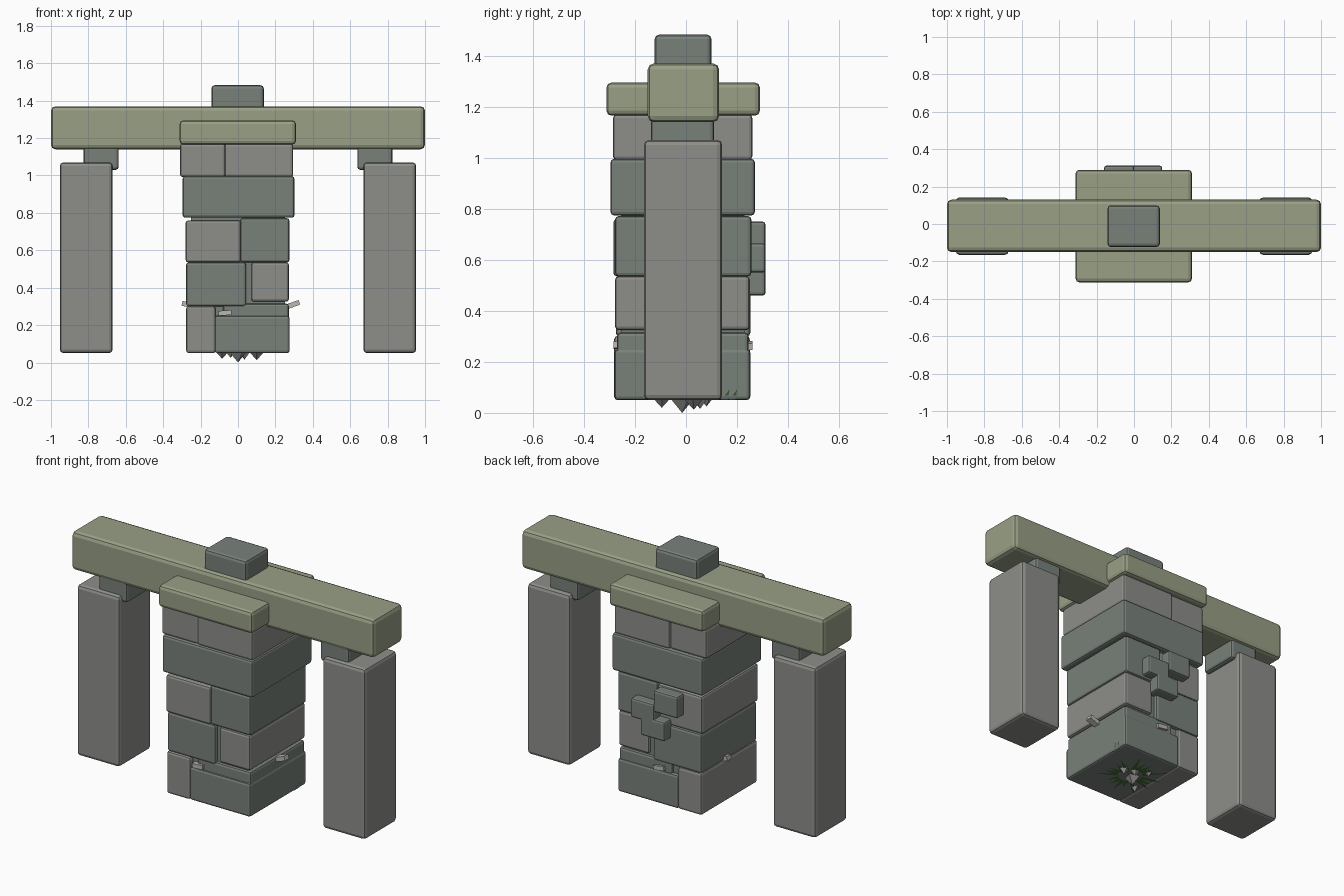
import bpy, bmesh, math, random
from mathutils import Matrix, Vector

if "Cube" in bpy.data.objects:
    bpy.data.objects.remove(bpy.data.objects["Cube"])

random.seed(4)


def material(name, r, g, b):
    m = bpy.data.materials.new(name)
    m.diffuse_color = (r, g, b, 1)
    m.use_nodes = True
    m.node_tree.nodes["Principled BSDF"].inputs["Base Color"].default_value = m.diffuse_color
    return m


STONE = material("light_stone", 0.27, 0.275, 0.255)
DARK = material("dark_stone", 0.19, 0.22, 0.195)
MOSS = material("mossy_stone", 0.32, 0.35, 0.24)
CHIP = material("pale_stone", 0.50, 0.48, 0.43)
GRASS = material("grass", 0.05, 0.15, 0.04)


def finish(name, bm, mat):
    me = bpy.data.meshes.new(name)
    bmesh.ops.recalc_face_normals(bm, faces=bm.faces)
    bm.to_mesh(me)
    bm.free()
    me.materials.append(mat)
    ob = bpy.data.objects.new(name, me)
    bpy.context.collection.objects.link(ob)
    return ob


def block(name, x, y, z, mat, bevel=0.014):
    """Rounded box from (min, max) pairs on each axis."""
    bm = bmesh.new()
    bmesh.ops.create_cube(bm, size=1)
    for v in bm.verts:
        v.co = Vector([(r[0] + r[1]) / 2 + c * (r[1] - r[0])
                       for r, c in zip((x, y, z), v.co)])
    if bevel:
        bmesh.ops.bevel(bm, geom=bm.edges[:], offset=bevel, segments=2,
                        profile=0.5, affect='EDGES')
    return finish(name, bm, mat)


# Lintel, cap slab and top stone
block("lintel_beam", (-1, 1), (-0.15, 0.13), (1.14, 1.37), MOSS, 0.024)
block("cap_slab", (-0.312, 0.31), (-0.312, 0.29), (1.165, 1.295), MOSS, 0.02)
block("top_stone", (-0.142, 0.138), (-0.123, 0.10), (1.30, 1.483), DARK, 0.018)

# Side posts and their bearing blocks
for side, s in (("left", -1), ("right", 1)):
    block(side + "_post", sorted((s * 0.67, s * 0.953)), (-0.165, 0.142),
          (0.05, 1.07), STONE, 0.02)
    block(side + "_bearing", sorted((s * 0.638, s * 0.826)), (-0.137, 0.11),
          (1.03, 1.17), DARK, 0.016)

# Central pier: inner core and courses of stones
block("pier_core", (-0.25, 0.25), (-0.255, 0.23), (0.06, 1.18), DARK, 0)
courses = [
    ((-0.277, -0.12), (-0.282, 0.25), (0.05, 0.302), STONE),
    ((-0.125, 0.276), (-0.28, 0.252), (0.05, 0.25), DARK),
    ((-0.08, 0.272), (-0.27, 0.245), (0.21, 0.315), DARK),
    ((-0.277, 0.043), (-0.275, 0.252), (0.30, 0.536), DARK),
    ((0.072, 0.272), (-0.278, 0.25), (0.325, 0.536), STONE),
    ((-0.28, 0.015), (-0.285, 0.25), (0.535, 0.76), STONE),
    ((0.012, 0.275), (-0.278, 0.256), (0.535, 0.772), DARK),
    ((-0.296, 0.302), (-0.296, 0.27), (0.774, 0.996), DARK),
    ((-0.31, -0.068), (-0.28, 0.25), (0.992, 1.17), STONE),
    ((-0.072, 0.295), (-0.286, 0.26), (0.992, 1.17), STONE),
]
for i, (x, y, z, mat) in enumerate(courses):
    block(f"pier_stone_{i + 1}", x, y, z, mat)

# Raised stones on the back of the pier
for i, (x, z) in enumerate((((-0.16, 0.0), (0.62, 0.75)),
                            ((-0.005, 0.15), (0.55, 0.665)),
                            ((-0.075, 0.085), (0.46, 0.575)))):
    block(f"back_stone_{i + 1}", x, (0.2, 0.312), z, DARK, 0.012)

# Thin stone chips lodged in the joints
for i, (pos, tilt) in enumerate((((0.295, -0.01, 0.31), -20),
                                 ((-0.265, 0.02, 0.308), 15),
                                 ((-0.07, -0.265, 0.265), -4),
                                 ((0.0, 0.24, 0.265), 8))):
    chip = block(f"stone_chip_{i + 1}", (-0.035, 0.035), (-0.02, 0.02),
                 (-0.013, 0.013), CHIP, 0)
    chip.matrix_world = (Matrix.Translation(pos)
                         @ Matrix.Rotation(math.radians(tilt), 4, 'Y'))

# Pointed rubble under the pier
for i, (x, y, low, r) in enumerate(((-0.085, -0.095, 0.02, 0.035),
                                    (0.0, -0.015, 0.0, 0.05),
                                    (0.035, 0.055, 0.015, 0.035),
                                    (0.1, 0.03, 0.013, 0.04),
                                    (-0.04, 0.08, 0.025, 0.03))):
    bm = bmesh.new()
    h = 0.07 - low
    bmesh.ops.create_cone(bm, cap_ends=True, segments=4, radius1=0.0,
                          radius2=r * 1.3, depth=h)
    bmesh.ops.remove_doubles(bm, verts=bm.verts, dist=1e-5)
    rot = Matrix.Rotation(0.5 * i, 4, 'Z')
    bm.transform(Matrix.Translation((x, y, low + h / 2)) @ rot)
    finish(f"rubble_{i + 1}", bm, STONE)

# Flattened grass blades at the foot
bm = bmesh.new()
for i in range(18):
    a = i * math.tau / 18 + random.uniform(-0.15, 0.15)
    d = Vector((math.cos(a), math.sin(a), 0))
    side = Vector((-d.y, d.x, 0)) * 0.016
    start = d * 0.07 + Vector((0.03, 0.0, 0.046))
    tip = start + d * random.uniform(0.07, 0.15)
    bm.faces.new([bm.verts.new(p) for p in (start - side, start + side, tip)])
for y in (0.15, 0.18):
    pts = ((0.27, y - 0.014, 0.05), (0.27, y + 0.014, 0.05), (0.283, y + 0.02, 0.09))
    bm.faces.new([bm.verts.new(p) for p in pts])
finish("grass_blades", bm, GRASS)
